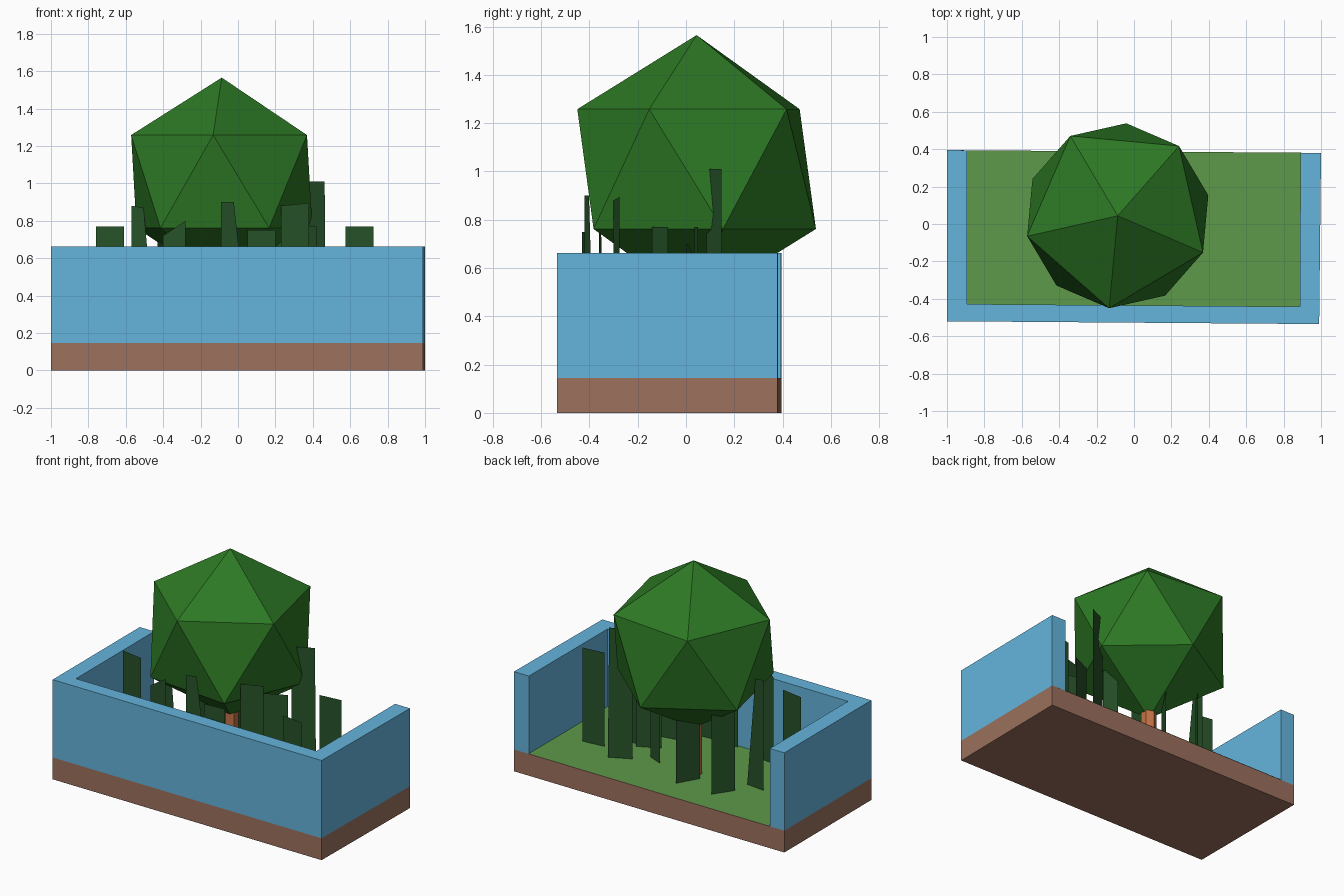
import bpy, math

if "Cube" in bpy.data.objects:
    bpy.data.objects.remove(bpy.data.objects["Cube"])


def material(name, rgb):
    m = bpy.data.materials.new(name)
    m.diffuse_color = (*rgb, 1)
    m.use_nodes = True
    m.node_tree.nodes["Principled BSDF"].inputs["Base Color"].default_value = m.diffuse_color
    return m


BROWN = material("soil", (0.33, 0.165, 0.11))
BLUE = material("wall_blue", (0.13, 0.46, 0.72))
GREEN = material("lawn", (0.11, 0.32, 0.07))
LEAF = material("leaf", (0.026, 0.19, 0.018))
BLADE = material("blade", (0.02, 0.085, 0.022))
BARK = material("bark", (0.55, 0.17, 0.06))


def mesh_object(name, verts, faces, mat):
    me = bpy.data.meshes.new(name)
    me.from_pydata(verts, [], faces)
    me.materials.append(mat)
    ob = bpy.data.objects.new(name, me)
    bpy.context.collection.objects.link(ob)
    return ob


def prism(name, outline, z0, z1, mat):
    # outline runs counter-clockwise seen from above
    n = len(outline)
    verts = [(x, y, z) for z in (z0, z1) for x, y in outline]
    faces = [list(range(n))[::-1], list(range(n, 2 * n))]
    faces += [(i, (i + 1) % n, n + (i + 1) % n, n + i) for i in range(n)]
    return mesh_object(name, verts, faces, mat)


FLOOR, WALL_TOP = 0.145, 0.663
outer = [(-1, 0.395), (-1, -0.52), (0.99, -0.535), (1, 0.38)]
inner = [(0.89, 0.381), (0.887, -0.442), (-0.893, -0.428), (-0.893, 0.394)]

# Soil base, three-sided wall and lawn
prism("soil_base", outer, 0, FLOOR, BROWN)
prism("wall", outer + inner, FLOOR, WALL_TOP, BLUE)
mesh_object("lawn", [(x, y, FLOOR + 0.002) for x, y in inner], [(3, 2, 1, 0)], GREEN)

# Tree
bpy.ops.mesh.primitive_cylinder_add(vertices=6, radius=0.05, depth=0.45,
                                    location=(-0.087, 0.044, FLOOR + 0.225))
trunk = bpy.context.object
trunk.name = "trunk"
trunk.data.materials.append(BARK)
bpy.ops.mesh.primitive_ico_sphere_add(subdivisions=1, radius=0.555,
                                      location=(-0.087, 0.044, 1.01),
                                      rotation=(0, 0, math.radians(48.7)))
crown = bpy.context.object
crown.name = "crown"
crown.data.materials.append(LEAF)

# Flat grass blades: start, end, top heights, fraction of width kept at the top
blades = [
    ((-0.76, -0.125), (-0.61, -0.15), 0.77, 0.77, 1),
    ((-0.57, 0.0), (-0.44, -0.015), 0.88, 0.87, 0.5),
    ((-0.43, 0.10), (-0.345, 0.225), 0.69, 0.69, 1),
    ((-0.40, -0.35), (-0.28, -0.36), 0.72, 0.80, 1),
    ((-0.16, 0.08), (-0.08, 0.22), 0.62, 0.62, 1),
    ((-0.09, -0.42), (0.06, -0.38), 0.90, 0.90, 0.45),
    ((0.05, -0.43), (0.20, -0.42), 0.75, 0.75, 1),
    ((0.165, 0.04), (0.26, 0.0), 0.70, 0.70, 1),
    ((0.23, -0.30), (0.38, -0.275), 0.88, 0.895, 1),
    ((0.28, -0.14), (0.42, -0.075), 0.77, 0.77, 1),
    ((0.40, -0.10), (0.55, -0.12), 0.64, 0.64, 1),
    ((0.335, 0.085), (0.47, 0.15), 1.01, 1.01, 0.95),
    ((0.575, 0.035), (0.725, 0.05), 0.77, 0.77, 1),
]
for i, (a, b, za, zb, keep) in enumerate(blades):
    t = [p + (q - p) * keep for p, q in zip(a, b)]
    mesh_object(f"grass_blade_{i + 1}",
                [(*a, FLOOR), (*b, FLOOR), (*t, zb), (*a, za)], [(0, 1, 2, 3)], BLADE)
